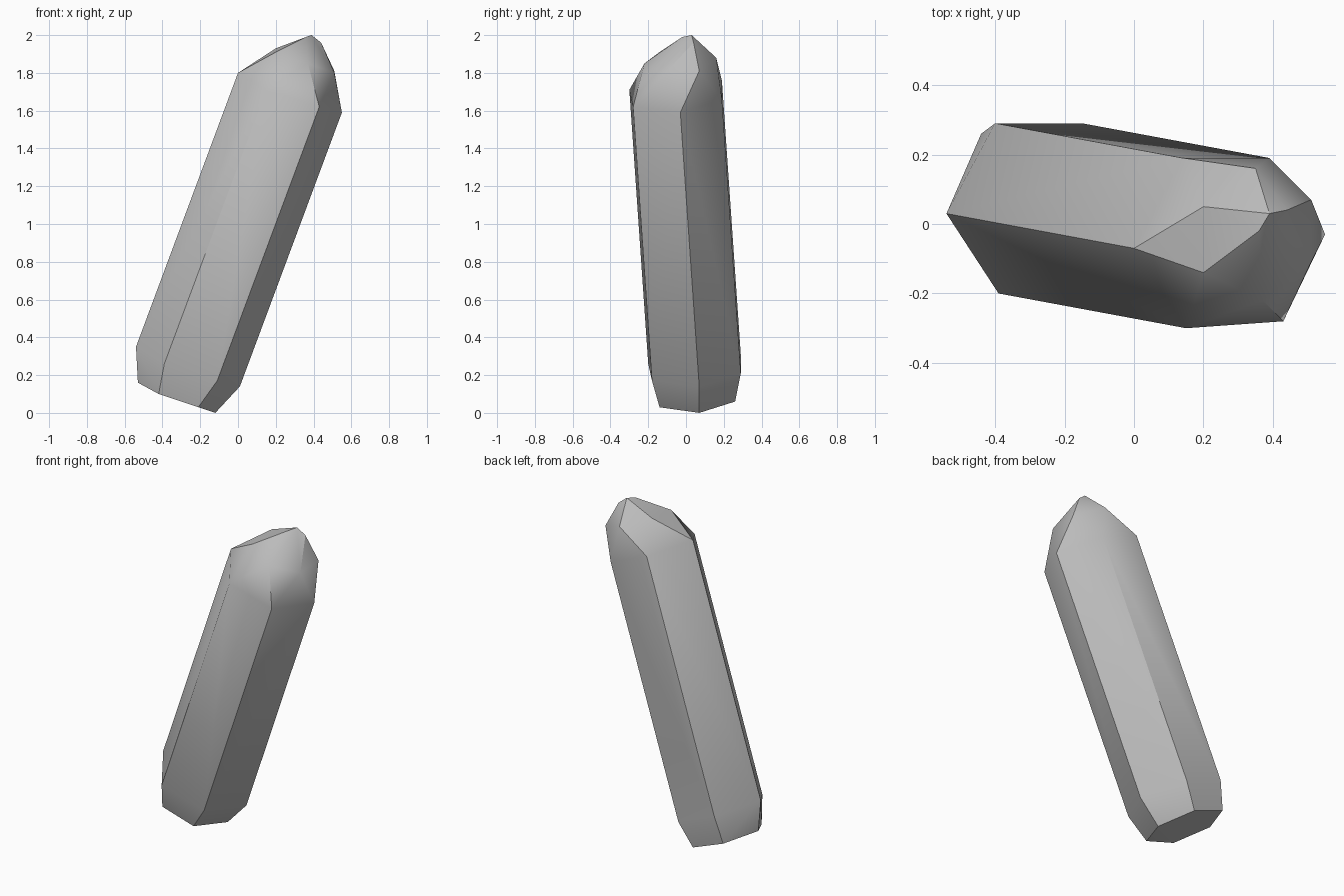
import bpy
import bmesh
import math
from mathutils import Vector

# Remove the default cube
default_cube = bpy.data.objects.get("Cube")
if default_cube:
    bpy.data.objects.remove(default_cube, do_unlink=True)


def make_material(name, color):
    material = bpy.data.materials.new(name)
    material.use_nodes = True
    material.diffuse_color = color
    for node in material.node_tree.nodes:
        if node.type == "BSDF_PRINCIPLED":
            node.inputs["Base Color"].default_value = color
    return material


def make_convex_stone(name, points, material):
    """Wrap a set of corner points in a clean faceted shell."""
    bm = bmesh.new()
    for point in points:
        bm.verts.new(point)
    bmesh.ops.convex_hull(bm, input=bm.verts)
    loose = [vert for vert in bm.verts if not vert.link_faces]
    bmesh.ops.delete(bm, geom=loose, context="VERTS")
    bmesh.ops.dissolve_limit(
        bm, angle_limit=math.radians(2), verts=bm.verts, edges=bm.edges
    )
    bmesh.ops.recalc_face_normals(bm, faces=bm.faces)
    mesh = bpy.data.meshes.new(name)
    bm.to_mesh(mesh)
    bm.free()
    mesh.materials.append(material)
    stone = bpy.data.objects.new(name, mesh)
    bpy.context.collection.objects.link(stone)
    return stone


# Six-sided base, listed from the right side round the front to the back
base_ring = [
    (-0.53, 0.04, 0.16),
    (-0.42, -0.15, 0.1),
    (-0.21, -0.14, 0.03),
    (-0.12, 0.07, 0),
    (-0.23, 0.26, 0.06),
    (-0.44, 0.26, 0.14),
]

# Full-width section just above the chipped base
lower_ring = [
    (-0.54, 0.03, 0.35),
    (-0.39, -0.2, 0.26),
    (-0.11, -0.18, 0.17),
    (0.01, 0.07, 0.14),
    (-0.15, 0.29, 0.21),
    (-0.4, 0.29, 0.31),
]

# The shaft repeats that section along its leaning axis
shaft_axis = Vector((0.54, -0.1, 1.45))
upper_ring = [Vector(corner) + shaft_axis for corner in lower_ring]

# Irregular corners where the tip facets meet
tip_corners = [
    (0.2, 0.05, 1.93),
    (0.2, -0.14, 1.91),
    (0.37, -0.22, 1.85),
    (0.51, -0.11, 1.8),
    (0.51, 0.07, 1.81),
    (0.35, 0.16, 1.88),
    (0.36, -0.02, 1.99),
    (0.44, 0.04, 1.96),
    (0.39, 0.03, 2),
]

gray_stone = make_material("gray stone", (0.5, 0.5, 0.5, 1))
crystal = make_convex_stone(
    "crystal", base_ring + lower_ring + upper_ring + tip_corners, gray_stone
)

# Soften the shallow facet joins and keep the long edges sharp
bpy.ops.object.select_all(action="DESELECT")
crystal.select_set(True)
bpy.context.view_layer.objects.active = crystal
bpy.ops.object.shade_smooth_by_angle(angle=math.radians(32))
